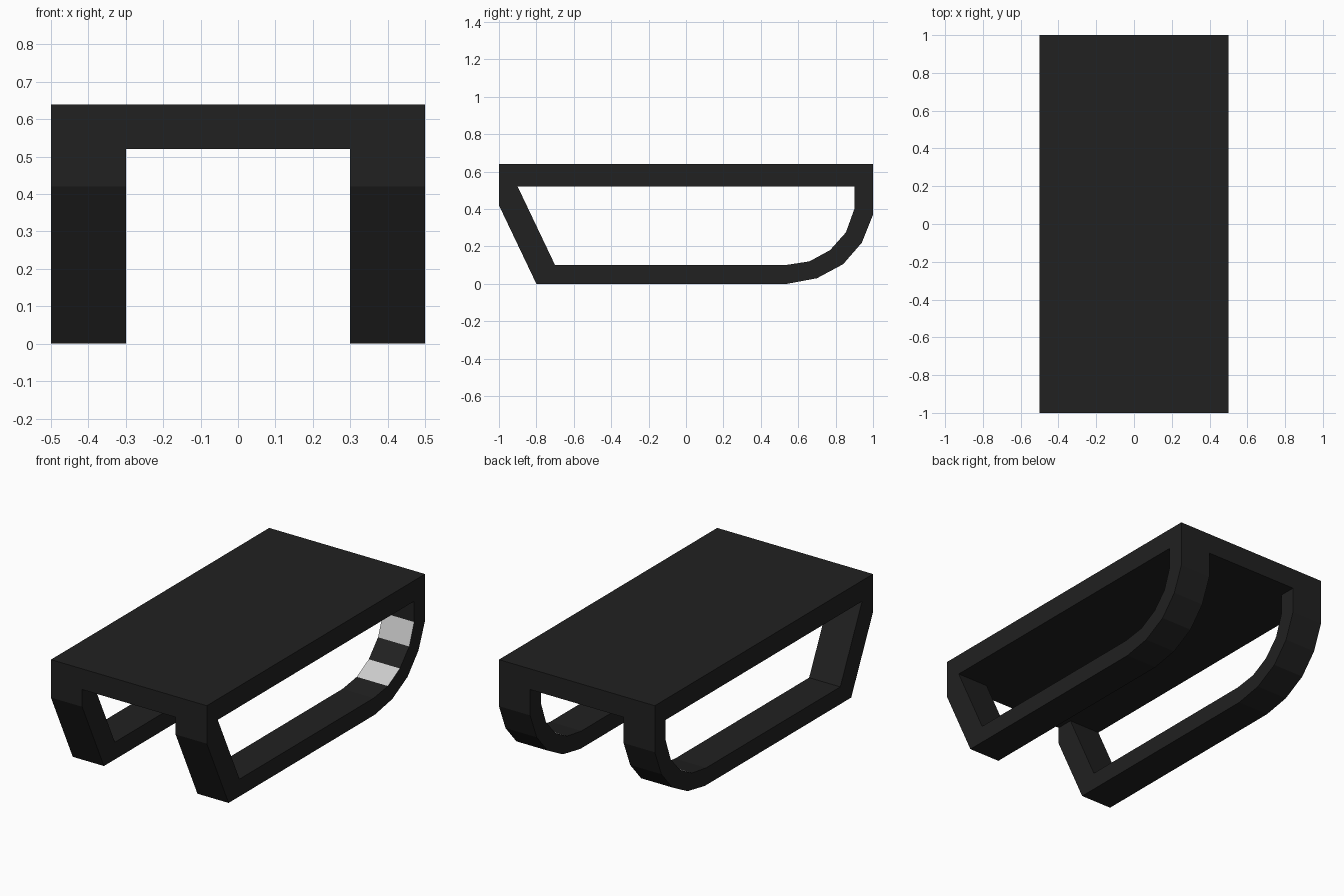
import bpy, bmesh

if "Cube" in bpy.data.objects:
    bpy.data.objects.remove(bpy.data.objects["Cube"])

black = bpy.data.materials.new("black_paint")
black.diffuse_color = (0.015, 0.015, 0.015, 1)
black.use_nodes = True
black.node_tree.nodes["Principled BSDF"].inputs["Base Color"].default_value = black.diffuse_color

TOP, UNDER = 0.64, 0.52

# Runner profile in (y, z): matching outer and inner points
outer = [(-1, UNDER), (-1, 0.42), (-0.8, 0), (0.54, 0), (0.70, 0.03),
         (0.84, 0.105), (0.94, 0.22), (1, 0.37), (1, UNDER)]
inner = [(-0.9, UNDER), (-0.9, UNDER), (-0.7, 0.10), (0.53, 0.10), (0.66, 0.12),
         (0.77, 0.18), (0.855, 0.275), (0.90, 0.40), (0.90, UNDER)]
BARE = (4, 6)  # unpainted inner segments on the curve


def add_object(name, bm):
    bmesh.ops.recalc_face_normals(bm, faces=bm.faces)
    mesh = bpy.data.meshes.new(name)
    bm.to_mesh(mesh)
    bm.free()
    obj = bpy.data.objects.new(name, mesh)
    bpy.context.collection.objects.link(obj)
    mesh.materials.append(black)
    return obj


def make_runner(name, side):
    bm = bmesh.new()
    rings = []
    for o, i in zip(outer, inner):
        rings.append([bm.verts.new((side * x, y, z))
                      for x, (y, z) in ((0.5, o), (0.3, o), (0.3, i), (0.5, i))])
    bmesh.ops.remove_doubles(bm, verts=[], dist=0)
    for n, (a, b) in enumerate(zip(rings, rings[1:])):
        for k in range(4):
            m = (k + 1) % 4
            if n == 0 and k == 2:      # inner corner is a single edge here
                continue
            face = bm.faces.new((a[k], a[m], b[m], b[k]))
            if k == 2 and n in BARE:
                face.material_index = 1
    bmesh.ops.remove_doubles(bm, verts=bm.verts, dist=0.0001)
    obj = add_object(name, bm)
    obj.data.materials.append(None)    # default grey slot
    return obj


# Deck board
bm = bmesh.new()
bmesh.ops.create_cube(bm, size=1)
bmesh.ops.scale(bm, vec=(1, 2, TOP - UNDER), verts=bm.verts)
bmesh.ops.translate(bm, vec=(0, 0, (TOP + UNDER) / 2), verts=bm.verts)
add_object("deck", bm)

# Runners
make_runner("right_runner", 1)
make_runner("left_runner", -1)
